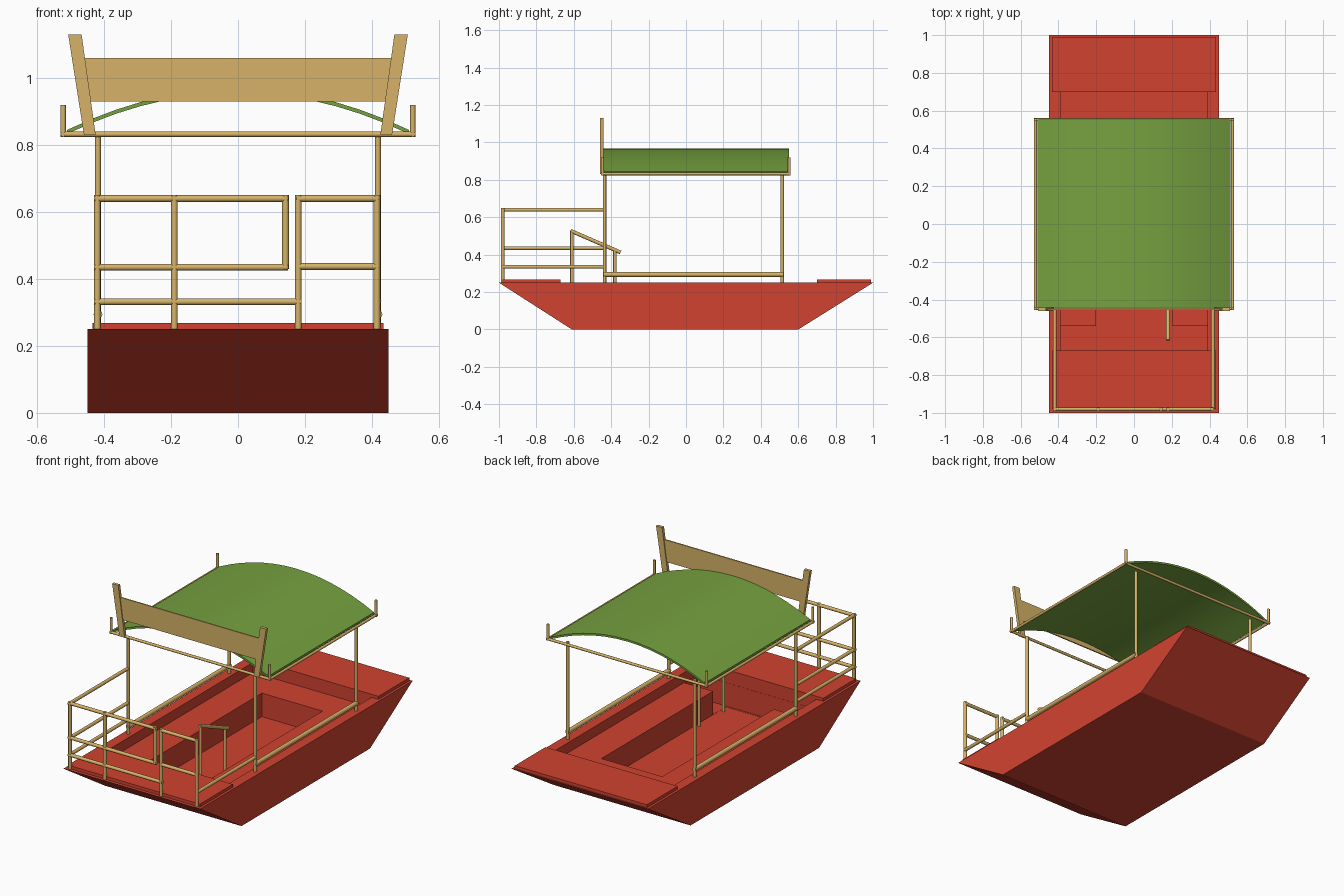
import bpy, bmesh, math
from mathutils import Vector

if "Cube" in bpy.data.objects:
    bpy.data.objects.remove(bpy.data.objects["Cube"])

def mat(name, c):
    m = bpy.data.materials.new(name)
    m.diffuse_color = (*c, 1)
    m.use_nodes = True
    m.node_tree.nodes["Principled BSDF"].inputs["Base Color"].default_value = m.diffuse_color
    return m

RED = mat("red hull", (0.64, 0.055, 0.03))
GREEN = mat("green canopy", (0.18, 0.36, 0.05))
TAN = mat("tan wood", (0.68, 0.45, 0.14))

def finish(name, bm, m, smooth=True):
    bmesh.ops.recalc_face_normals(bm, faces=bm.faces)
    me = bpy.data.meshes.new(name)
    bm.to_mesh(me)
    bm.free()
    ob = bpy.data.objects.new(name, me)
    bpy.context.collection.objects.link(ob)
    me.materials.append(m)
    bpy.ops.object.select_all(action='DESELECT')
    ob.select_set(True)
    bpy.context.view_layer.objects.active = ob
    if smooth:
        bpy.ops.object.shade_smooth_by_angle(angle=math.radians(50))
    return ob

def prism(name, pts, axis, a, b, m, smooth=False):
    """Extrude a 2D outline along x or y from a to b."""
    bm = bmesh.new()
    place = (lambda u, v, t: (t, u, v)) if axis == 'x' else (lambda u, v, t: (u, t, v))
    f = bm.faces.new([bm.verts.new(place(u, v, a)) for u, v in pts])
    ext = bmesh.ops.extrude_face_region(bm, geom=[f])['geom']
    d = Vector(place(0, 0, b - a))
    bmesh.ops.translate(bm, vec=d, verts=[g for g in ext if isinstance(g, bmesh.types.BMVert)])
    return finish(name, bm, m, smooth)

def box(name, x0, x1, y0, y1, z0, z1, m):
    return prism(name, [(y0, z0), (y1, z0), (y1, z1), (y0, z1)], 'x', x0, x1, m)

def bar(name, a, b, r=0.01):
    """Round pole between two points."""
    a, b = Vector(a), Vector(b)
    bm = bmesh.new()
    bmesh.ops.create_cone(bm, cap_ends=True, segments=12, radius1=r, radius2=r, depth=(b - a).length)
    rot = (b - a).to_track_quat('Z', 'Y').to_matrix()
    bmesh.ops.rotate(bm, matrix=rot, verts=bm.verts)
    bmesh.ops.translate(bm, vec=(a + b) / 2, verts=bm.verts)
    return finish(name, bm, TAN)

# Hull with a seating well: side benches, rear bench and a deep floor
hull = prism("hull", [(-1, .25), (-.61, 0), (.6, 0), (1, .25)], 'x', -.45, .45, RED)
for x, y0, y1, z in ((.39, -.67, .70, .19), (.2, -.66, .51, .05), (.389, -.669, -.54, .051)):
    cut = box("well_cutter", -x, x, y0, y1, z, .4, RED)
    mod = hull.modifiers.new("well", 'BOOLEAN')
    mod.operation, mod.solver, mod.object = 'DIFFERENCE', 'EXACT', cut
    bpy.context.view_layer.objects.active = hull
    bpy.ops.object.modifier_apply(modifier=mod.name)
    bpy.data.objects.remove(cut)

# Raised end decks
box("front_deck", -.435, .435, -.98, -.67, .245, .268, RED)
box("rear_deck", -.435, .435, .70, .99, .245, .268, RED)

# Front railing
Y = -.98
for x in (-.42, -.19, .18, .415):
    bar("rail_post", (x, Y, .25), (x, Y, .65))
bar("rail_short_post", (.142, Y, .43), (.142, Y, .65))
for x0, x1, z in ((-.43, .15, .64), (-.43, .15, .435), (-.43, .19, .332),
                  (.175, .42, .64), (.18, .42, .437)):
    bar("front_rail", (x0, Y, z), (x1, Y, z))
# Side rails: three on the left, one on the boarding side
for z in (.64, .435, .335):
    bar("left_side_rail", (-.42, Y, z), (-.42, -.44, z))
bar("right_side_rail", (.418, Y, .335), (.418, -.44, .335))

# Boarding handrail
bar("handrail_front_post", (.18, -.61, .05), (.18, -.61, .53), .009)
bar("handrail_rear_post", (.18, -.38, .05), (.18, -.38, .42), .009)
bar("handrail", (.18, -.615, .527), (.18, -.35, .412))

# Canopy posts, low side beams and top frame
for s in (-1, 1):
    for y in (-.435, .515):
        bar("canopy_post", (s * .418, y, .25), (s * .418, y, .83), .009)
    bar("side_beam", (s * .418, -.44, .294), (s * .418, .52, .294), .013)
    bar("frame_side", (s * .522, -.452, .832), (s * .522, .558, .832), .008)
    for y in (-.447, .552):
        bar("corner_peg", (s * .522, y, .825), (s * .522, y, .92), .008)
    # Slanted horn beside the sign board
    prism("horn", [(s * .425, .83), (s * .46, .83), (s * .507, 1.13), (s * .467, 1.13)],
          'y', -.46, -.442, TAN)
for y in (-.447, .552):
    bar("frame_cross", (-.53, y, .832), (.53, y, .832), .008)
box("sign_board", -.465, .465, -.455, -.447, .93, 1.06, TAN)

# Arched canopy
N, top, bottom = 14, [], []
for i in range(N + 1):
    x = -.51 + 1.02 * i / N
    z = .845 + .123 * (1 - (x / .51) ** 2)
    top.append((x, z))
    bottom.append((x, z - .012))
prism("canopy", top + bottom[::-1], 'y', -.442, .552, GREEN, True)
